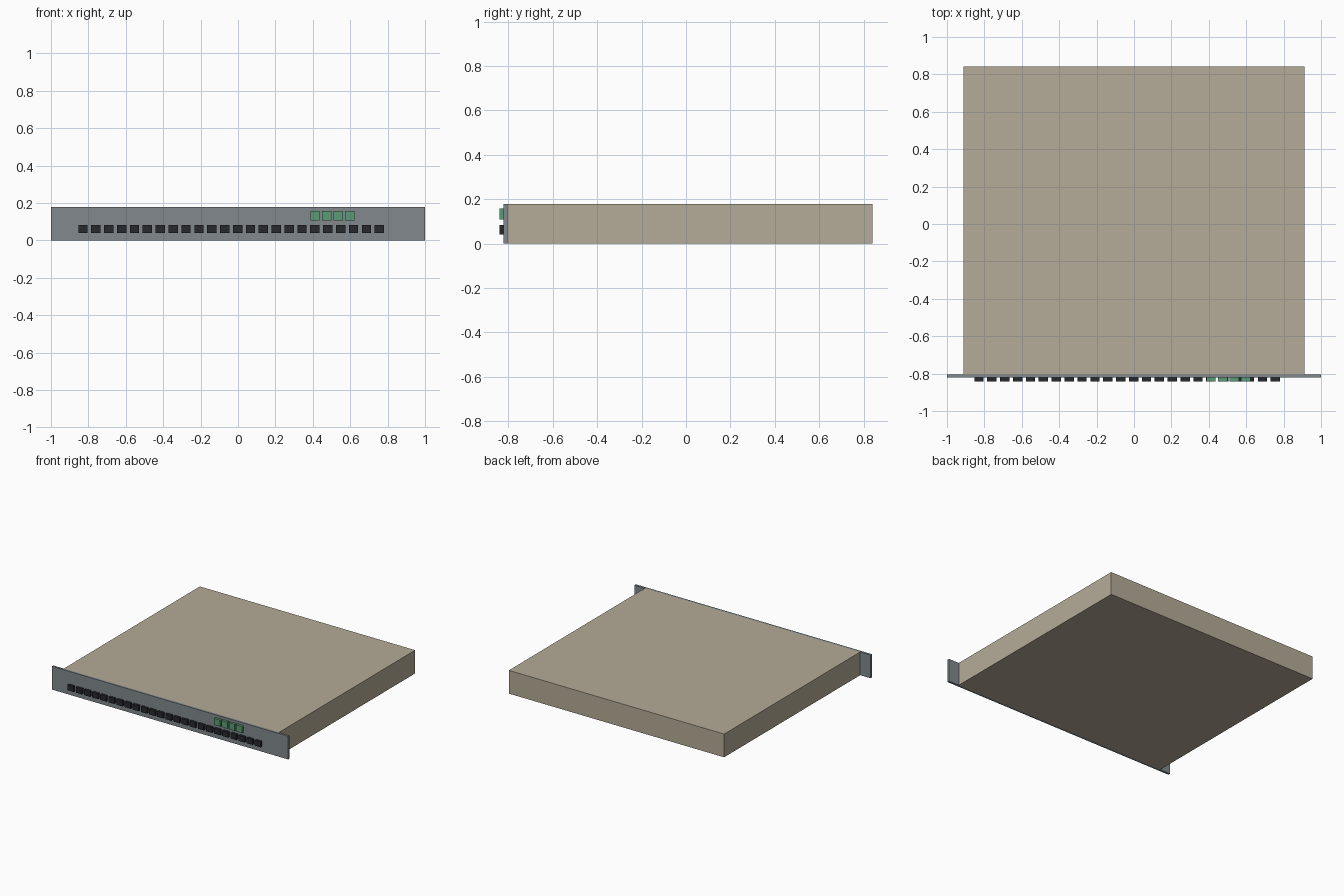
import bpy, bmesh

if "Cube" in bpy.data.objects:
    bpy.data.objects.remove(bpy.data.objects["Cube"])


def material(name, color):
    m = bpy.data.materials.new(name)
    m.diffuse_color = (*color, 1)
    m.use_nodes = True
    m.node_tree.nodes["Principled BSDF"].inputs["Base Color"].default_value = m.diffuse_color
    return m


def boxes(name, bounds, mat):
    """One object made of axis-aligned boxes given as (x0, x1, y0, y1, z0, z1)."""
    bm = bmesh.new()
    for x0, x1, y0, y1, z0, z1 in bounds:
        for v in bmesh.ops.create_cube(bm, size=1)["verts"]:
            v.co = (x1 if v.co.x > 0 else x0,
                    y1 if v.co.y > 0 else y0,
                    z1 if v.co.z > 0 else z0)
    mesh = bpy.data.meshes.new(name)
    bm.to_mesh(mesh)
    bm.free()
    mesh.materials.append(mat)
    ob = bpy.data.objects.new(name, mesh)
    bpy.context.collection.objects.link(ob)
    return ob


beige = material("beige_metal", (0.46, 0.41, 0.31))
steel = material("blue_grey_metal", (0.22, 0.25, 0.27))
black = material("black_plastic", (0.02, 0.022, 0.025))
green = material("green_plastic", (0.10, 0.33, 0.18))

H = 0.178        # unit height
FACE = -0.822    # front of the panel
TIP = -0.841     # front of the sockets

# Case and wider rack panel
boxes("chassis", [(-0.912, 0.912, -0.805, 0.841, 0, H)], beige)
boxes("front_panel", [(-1, 1, FACE, -0.805, 0, H)], steel)

# Row of 24 network sockets
for i in range(24):
    x = -0.829 + i * 0.0689
    boxes(f"port_{i + 1}", [(x - 0.025, x + 0.025, TIP, FACE, 0.041, 0.083)], black)

# Four uplink sockets above
for i in range(4):
    x = 0.412 + i * 0.062
    boxes(f"uplink_port_{i + 1}", [(x - 0.025, x + 0.025, TIP, FACE, 0.108, 0.158)], green)
